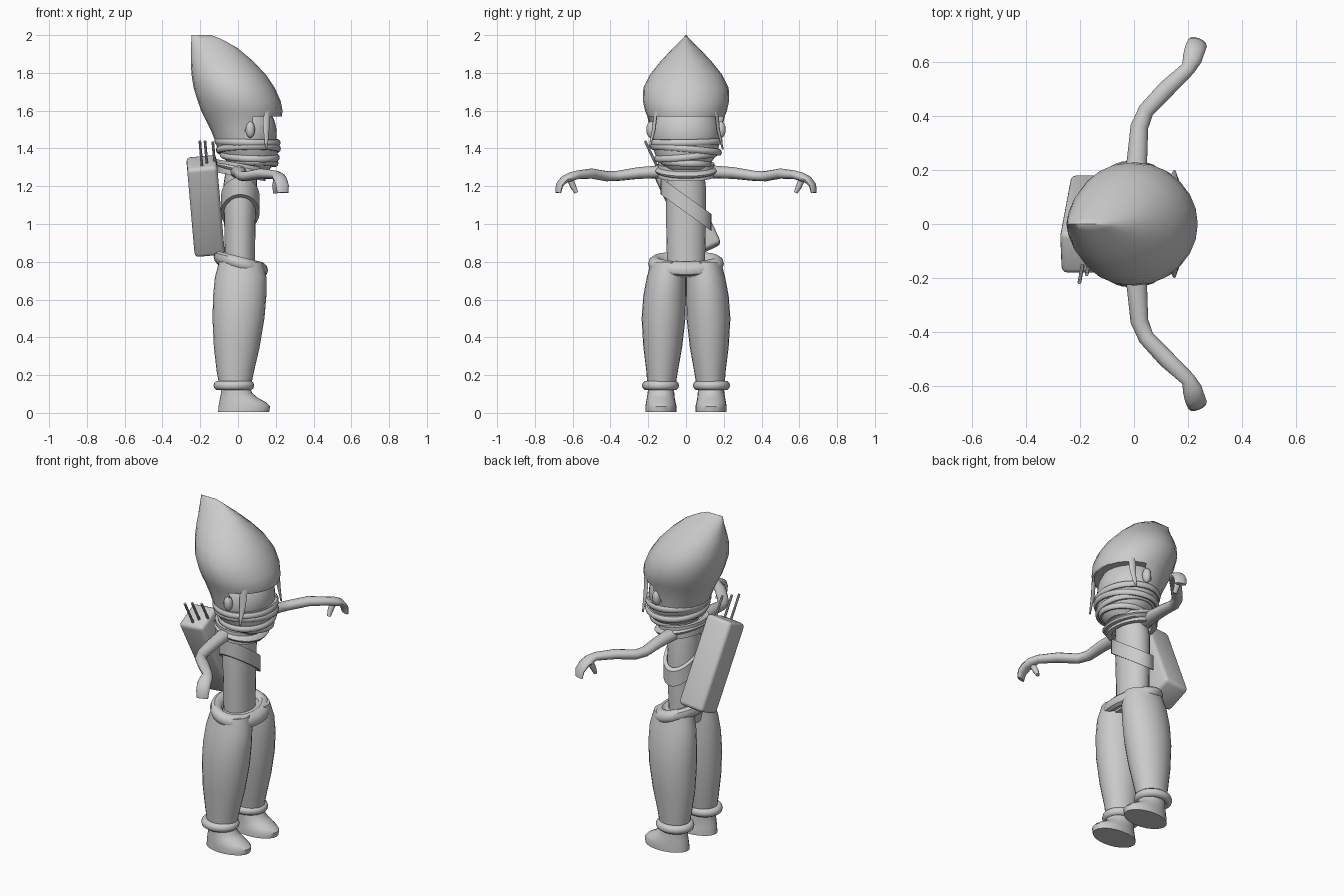
import bpy, bmesh, math
from math import sin, cos, pi, radians
from mathutils import Vector, Matrix

if "Cube" in bpy.data.objects:
    bpy.data.objects.remove(bpy.data.objects["Cube"])

mat = bpy.data.materials.new("plain grey")
mat.diffuse_color = (0.6, 0.6, 0.6, 1)
mat.use_nodes = True
mat.node_tree.nodes["Principled BSDF"].inputs["Base Color"].default_value = mat.diffuse_color


def finish(name, bm, angle=40):
    bmesh.ops.recalc_face_normals(bm, faces=bm.faces[:])
    me = bpy.data.meshes.new(name)
    bm.to_mesh(me)
    bm.free()
    me.shade_smooth()
    me.set_sharp_from_angle(angle=radians(angle))
    me.materials.append(mat)
    ob = bpy.data.objects.new(name, me)
    bpy.context.collection.objects.link(ob)
    return ob


def skin(rings, closed=False, caps=True):
    """Join rings of points with quads."""
    bm = bmesh.new()
    rows = [[bm.verts.new(p) for p in r] for r in rings]
    n = len(rows[0])
    pairs = list(zip(rows, rows[1:])) + ([(rows[-1], rows[0])] if closed else [])
    for a, b in pairs:
        for i in range(n):
            j = (i + 1) % n
            bm.faces.new((a[i], a[j], b[j], b[i]))
    if caps and not closed:
        bm.faces.new(rows[0])
        bm.faces.new(rows[-1])
    return bm


def oval(z, x0, x1, y0, y1, n=24):
    return [((x0 + x1) / 2 + (x1 - x0) / 2 * cos(2 * pi * i / n),
             (y0 + y1) / 2 + (y1 - y0) / 2 * sin(2 * pi * i / n), z) for i in range(n)]


def loft(name, sections, s=1):
    return finish(name, skin([oval(z, a, b, c * s, d * s) for z, a, b, c, d in sections]))


def band(name, c, rx, ry, w, h, tilt=(0, 0), square=False, n=32):
    """Oval ring, half width w, half height h, tilted by slopes along x and y."""
    prof = [(-w, -h), (w, -h), (w, h), (-w, h)] if square else \
        [(w * cos(2 * pi * k / 10), h * sin(2 * pi * k / 10)) for k in range(10)]
    rings = []
    for i in range(n):
        a = 2 * pi * i / n
        ring = []
        for dr, dz in prof:
            x, y = (rx + dr) * cos(a), (ry + dr) * sin(a)
            ring.append((c[0] + x, c[1] + y, c[2] + dz + tilt[0] * x + tilt[1] * y))
        rings.append(ring)
    return finish(name, skin(rings, closed=True))


def tube(name, pts, s=1, n=12):
    """Tube through (x, y, z, width, thickness) stations, mirrored by s."""
    rings = []
    P = [Vector(p[:3]) for p in pts]
    for k, p in enumerate(pts):
        t = (P[min(k + 1, len(P) - 1)] - P[max(k - 1, 0)]).normalized()
        side = Vector((0.92, -0.38, 0))
        side = (side - t * side.dot(t)).normalized()
        up = side.cross(t)
        ring = []
        for i in range(n):
            a = 2 * pi * i / n
            v = P[k] + side * p[3] * cos(a) + up * p[4] * sin(a)
            ring.append((v.x, v.y * s, v.z))
        rings.append(ring)
    return finish(name, skin(rings))


for s, tag in ((1, "left"), (-1, "right")):
    # boots, ankle rolls and baggy trouser legs
    loft(tag + "_boot", [(0.005, -.105, .165, .05, .215), (.035, -.103, .17, .05, .215),
                         (.055, -.1, .15, .055, .212), (.08, -.095, .105, .06, .207),
                         (.105, -.09, .075, .062, .203), (.15, -.09, .06, .065, .2)], s)
    band(tag + "_ankle_roll", (-.022, .135 * s, .145), .085, .075, .023, .025)
    loft(tag + "_trouser_leg", [(.15, -.10, .07, .055, .205), (.22, -.113, .085, .043, .21),
                                (.35, -.128, .115, .02, .226), (.5, -.135, .14, .003, .235),
                                (.62, -.132, .15, 0, .226), (.72, -.122, .15, 0, .207),
                                (.8, -.10, .13, 0, .185)], s)
    # arms, curled mitten hands and thumbs
    tube(tag + "_arm", [(0, .07, 1.28, .045, .04), (.005, .15, 1.275, .042, .034),
                        (.012, .25, 1.27, .037, .031), (.02, .36, 1.255, .033, .027),
                        (.045, .42, 1.253, .03, .027), (.12, .5, 1.267, .032, .027),
                        (.2, .575, 1.26, .027, .023), (.215, .61, 1.25, .036, .024),
                        (.225, .645, 1.235, .038, .02), (.235, .67, 1.205, .037, .016),
                        (.237, .677, 1.165, .032, .011)], s)
    tube(tag + "_thumb", [(.205, .615, 1.24, .018, .018), (.197, .598, 1.2, .016, .016),
                          (.197, .58, 1.165, .012, .01)], s)
    # pointed side lock of hair and ear
    tube(tag + "_side_lock", [(.15, .16, 1.6, .022, .008), (.15, .17, 1.5, .017, .008),
                              (.15, .195, 1.395, .006, .004)], s, 6)
    bm = bmesh.new()
    bmesh.ops.create_uvsphere(bm, u_segments=12, v_segments=8, radius=1,
                              matrix=Matrix.Translation((.065, .185 * s, 1.5))
                              @ Matrix.Diagonal((.025, .025, .045, 1)))
    finish(tag + "_ear", bm)

# waist roll, hips and torso
band("waist_roll", (.015, 0, .79), .108, .165, .036, .038, (-.25, 0))
loft("hips", [(.72, -.08, .11, -.15, .15), (.8, -.09, .11, -.15, .15)])
loft("torso", [(.76, -.07, .09, -.1, .1), (1.0, -.073, .092, -.105, .105),
               (1.2, -.078, .1, -.105, .105), (1.32, -.06, .1, -.09, .09)])

# diagonal strap and shoulder collar
band("chest_strap", (.012, 0, 1.105), .092, .124, .01, .045, (0, -.72), True)
band("collar", (.015, 0, 1.285), .115, .135, .015, .035, (-.18, 0), True)
band("collar_fold", (.025, 0, 1.285), .105, .125, .04, .02, (-.22, 0))

# backpack tilted across the back, with thin rods
frame = (Matrix.Translation((-.172, 0, 1.095)) @ Matrix.Rotation(radians(-5), 4, 'Y')
         @ Matrix.Rotation(radians(25), 4, 'X'))
bm = bmesh.new()
bmesh.ops.create_cube(bm, size=1, matrix=frame @ Matrix.Diagonal((.16, .17, .52, 1)))
bmesh.ops.bevel(bm, geom=bm.edges[:], offset=.022, segments=3, profile=.5, affect='EDGES')
finish("backpack", bm)
for i, (x, y, top) in enumerate(((0, -.05, .405), (.027, -.024, .39), (.068, .0, .37))):
    bm = bmesh.new()
    bmesh.ops.create_cone(bm, cap_ends=True, segments=8, radius1=.007, radius2=.007, depth=.25,
                          matrix=frame @ Matrix.Translation((x, y, top - .125)))
    finish("rod_%d" % (i + 1), bm)

# head
bm = bmesh.new()
bmesh.ops.create_uvsphere(bm, u_segments=24, v_segments=16, radius=1,
                          matrix=Matrix.Translation((.04, 0, 1.48))
                          @ Matrix.Diagonal((.165, .18, .18, 1)))
finish("head", bm)

# wrapped face scarf
loft("scarf", [(1.285, 0, .16, -.09, .09), (1.315, -.05, .195, -.125, .125),
               (1.37, -.09, .21, -.165, .165), (1.45, -.115, .212, -.182, .182)])
band("scarf_wrap_top", (.05, 0, 1.435), .163, .182, .012, .018, (-.03, .02))
band("scarf_wrap_middle", (.055, 0, 1.395), .158, .176, .014, .018, (.02, -.09))
band("scarf_wrap_low", (.062, 0, 1.36), .145, .155, .014, .018, (-.05, .09))
band("scarf_wrap_bottom", (.075, 0, 1.325), .125, .122, .014, .018, (-.03, -.05))

# tall hood swept back to a ridge, opened below the brow
hood = [(1.45, -.125, .2, .18), (1.5, -.145, .215, .19), (1.57, -.18, .232, .205),
        (1.6, -.195, .236, .217), (1.65, -.213, .226, .228), (1.72, -.235, .195, .226),
        (1.79, -.246, .148, .192), (1.86, -.25, .082, .136), (1.93, -.249, 0, .07),
        (1.975, -.247, -.08, .025), (2.0, -.245, -.14, .001)]
bm = skin([oval(z, a, b, -w, w) for z, a, b, w in hood], caps=False)
cut = [f for f in bm.faces if f.calc_center_median().z < 1.57
       and f.calc_center_median().x > .01 + (f.calc_center_median().z - 1.45) * .9]
bmesh.ops.delete(bm, geom=cut, context='FACES')
bm.faces.new([v for v in bm.verts if abs(v.co.z - 2) < 1e-4])
finish("hood", bm, 50)
loft("hood_underside", [(1.572, -.17, .225, -.198, .198), (1.58, -.17, .225, -.198, .198)])
